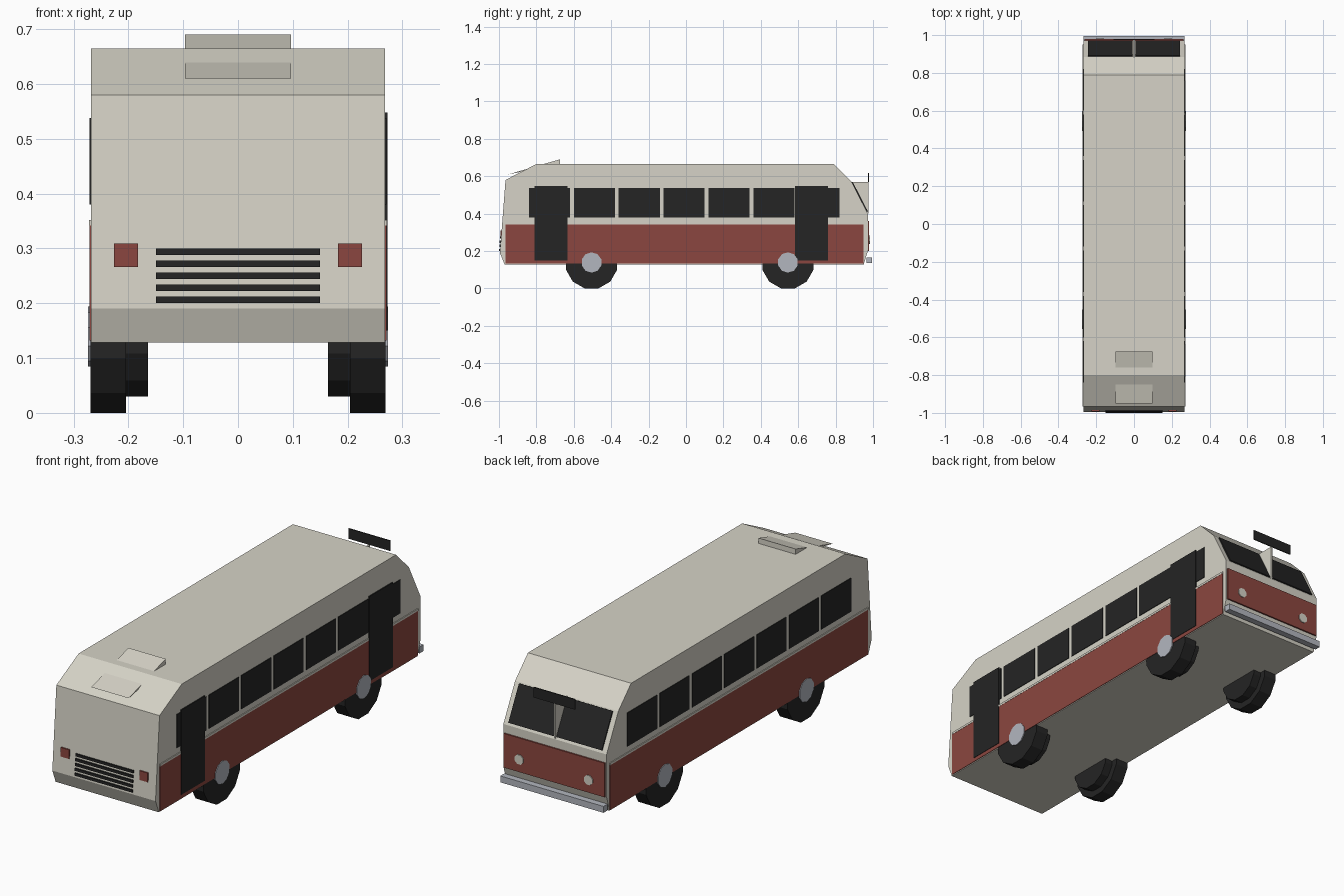
import bpy, bmesh, math
from mathutils import Matrix

if "Cube" in bpy.data.objects:
    bpy.data.objects.remove(bpy.data.objects["Cube"], do_unlink=True)


def material(name, rgb):
    m = bpy.data.materials.new(name)
    m.use_nodes = True
    m.diffuse_color = (*rgb, 1)
    m.node_tree.nodes["Principled BSDF"].inputs["Base Color"].default_value = (*rgb, 1)
    return m


cream = material("cream", (0.67, 0.65, 0.57))
red = material("brick red", (0.26, 0.062, 0.05))
black = material("black", (0.018, 0.018, 0.018))
grey = material("metal grey", (0.45, 0.47, 0.52))


def finish(name, bm, mat):
    bmesh.ops.recalc_face_normals(bm, faces=bm.faces)
    mesh = bpy.data.meshes.new(name)
    bm.to_mesh(mesh)
    bm.free()
    mesh.materials.append(mat)
    obj = bpy.data.objects.new(name, mesh)
    bpy.context.collection.objects.link(obj)
    return obj


def prism(name, profile, x0, x1, mat):
    """Extrude a (y, z) outline from x0 to x1."""
    bm = bmesh.new()
    face = bm.faces.new([bm.verts.new((x0, y, z)) for y, z in profile])
    ext = bmesh.ops.extrude_face_region(bm, geom=[face])
    verts = [v for v in ext["geom"] if isinstance(v, bmesh.types.BMVert)]
    bmesh.ops.translate(bm, verts=verts, vec=(x1 - x0, 0, 0))
    return finish(name, bm, mat)


def box(name, x0, x1, y0, y1, z0, z1, mat):
    return prism(name, [(y0, z0), (y1, z0), (y1, z1), (y0, z1)], x0, x1, mat)


def disc(name, centre, apothem, depth, sides, axis, mat):
    """Flat-bottomed polygonal cylinder along x or y."""
    r = apothem / math.cos(math.pi / sides)
    bm = bmesh.new()
    bmesh.ops.create_cone(bm, cap_ends=True, segments=sides, radius1=r, radius2=r, depth=depth)
    spin = Matrix.Rotation(math.pi / sides, 4, 'Z')
    turn = Matrix.Rotation(math.pi / 2, 4, 'Y' if axis == 'x' else 'X')
    bm.transform(Matrix.Translation(centre) @ turn @ spin)
    return finish(name, bm, mat)


W = 0.268

# Body shell
prism("body", [(-0.97, 0.128), (-0.995, 0.19), (-0.965, 0.58), (-0.80, 0.665),
               (0.79, 0.665), (0.885, 0.57), (0.972, 0.40), (0.972, 0.20),
               (0.95, 0.128)], -W, W, cream)

# Tilted roof scoop
prism("roof_scoop", [(-0.95, 0.61), (-0.675, 0.69), (-0.675, 0.655), (-0.80, 0.64)],
      -0.097, 0.097, cream)

# Both sides: lower panels, belt trim, windows and wheels
for s, side in ((1, "left"), (-1, "right")):
    box(f"{side}_lower_panel", s * 0.26, s * 0.271, -0.965, 0.95, 0.132, 0.342, red)
    box(f"{side}_belt_trim", s * 0.26, s * 0.272, -0.965, 0.95, 0.342, 0.352, cream)
    for i in range(7):
        y = -0.73 + 0.24 * i
        box(f"{side}_window_{i + 1}", s * 0.265, s * 0.271, y - 0.11, y + 0.11, 0.38, 0.538, black)
    for end, y in (("front", -0.505), ("back", 0.545)):
        disc(f"{side}_{end}_tire", (s * 0.2365, y, 0.137), 0.137, 0.065, 12, 'x', black)
        disc(f"{side}_{end}_inner_tire", (s * 0.186, y, 0.137), 0.107, 0.044, 12, 'x', black)
        disc(f"{side}_{end}_hub", (s * 0.265, y, 0.139), 0.052, 0.018, 10, 'x', grey)

# Doors on one side only
for end, y in (("front", -0.722), ("back", 0.672)):
    box(f"{end}_door", 0.265, 0.273, y - 0.088, y + 0.088, 0.15, 0.548, black)


def nose_y(z):
    return -0.995 + (z - 0.19) * 0.03 / 0.39


# Louvres and square lamps on the -y end
for i in range(5):
    z = 0.206 + 0.022 * i
    y = nose_y(z)
    box(f"louvre_{i + 1}", -0.15, 0.15, y - 0.006, y + 0.003, z - 0.006, z + 0.006, black)
for s, side in ((1, "left"), (-1, "right")):
    y = nose_y(0.287)
    box(f"{side}_square_lamp", s * 0.182, s * 0.226, y - 0.005, y + 0.004, 0.266, 0.309, red)

# Windscreen panes, round lamps, panel and bumper on the +y end
slope = [(0.8875, 0.565), (0.967, 0.41)]
pane = slope + [(y + 0.005, z + 0.0025) for y, z in reversed(slope)]
for s, side in ((1, "left"), (-1, "right")):
    prism(f"{side}_windscreen", pane, s * 0.007, s * 0.243, black)
    disc(f"{side}_round_lamp", (s * 0.18, 0.977, 0.26), 0.022, 0.012, 8, 'y', cream)
box("end_panel", -0.262, 0.262, 0.968, 0.979, 0.20, 0.36, red)
box("bumper", -W, W, 0.965, 0.995, 0.135, 0.165, grey)

# Windscreen fin with the sign plate above it
prism("windscreen_fin", [(0.88, 0.57), (0.975, 0.57), (0.975, 0.40)], -0.004, 0.004, cream)
box("sign_plate", -0.108, 0.108, 0.973, 0.978, 0.57, 0.618, black)
